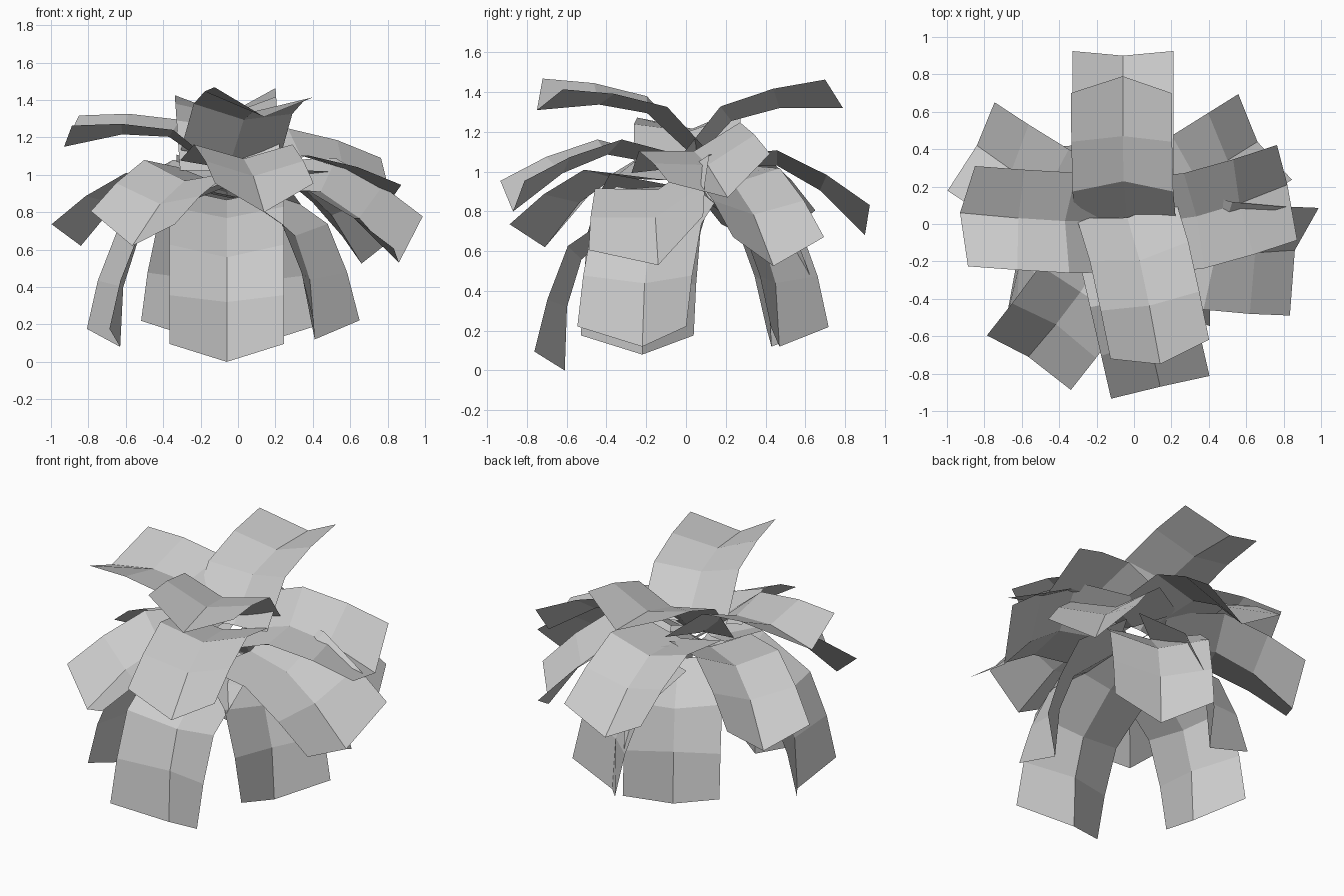
import bpy
from math import sin, cos, radians
from mathutils import Vector

if "Cube" in bpy.data.objects:
    bpy.data.objects.remove(bpy.data.objects["Cube"])

SEG = [0.32, 0.25, 0.32, 0.26]      # segment lengths, tip to base
BEND = [0, 15, 47, 66]              # pitch gained towards the base
LIFT = [0.125, 0.085, 0.08, 0.05, 0.05]  # depth of the channel fold at each row


def leaf(name, tip, heading, pitch, roll=0.0, segs=3, half=0.27, fold=1.0):
    """Folded arching strip, laid out backwards from the middle of its tip."""
    a = radians(heading)
    out = Vector((cos(a), sin(a), 0))
    flat = Vector((-sin(a), cos(a), 0))
    z = Vector((0, 0, 1))
    # The whole leaf is rolled about its heading
    side = flat * cos(roll) + z * sin(roll)
    up = z * cos(roll) - flat * sin(roll)
    p = Vector(tip)
    verts, faces = [], []
    for i in range(segs + 1):
        t = radians(pitch + BEND[min(i, segs - 1)])
        along = out * cos(t) + up * sin(t)
        t2 = t
        if i not in (0, segs):      # average the frame at inner rows
            t2 = radians(pitch + (BEND[i - 1] + BEND[i]) / 2)
        normal = up * cos(t2) - out * sin(t2)
        rise = normal * LIFT[i] * fold - along * (0.09 if i == 0 else 0.02)
        verts += [p + side * half + rise, p.copy(), p - side * half + rise]
        if i < segs:
            k = 3 * i
            faces += [(k, k + 3, k + 4, k + 1), (k + 1, k + 4, k + 5, k + 2)]
            p -= along * SEG[i]
    me = bpy.data.meshes.new(name)
    me.from_pydata(verts, [], faces)
    ob = bpy.data.objects.new(name, me)
    bpy.context.collection.objects.link(ob)


# Upper tier
leaf("upper_leaf_back", (-0.06, 0.79, 1.32), 90, 0, -0.07)
leaf("upper_leaf_front", (0.14, -0.75, 1.31), -79, -5, -0.1)
leaf("upper_leaf_left", (-0.93, 0.06, 1.15), 176, -12, -0.1)
leaf("upper_leaf_right", (0.82, 0.21, 0.87), 12, -32, 0.27)

# Middle tier
leaf("middle_leaf_back", (-0.06, 0.90, 0.68), 90, -45)
leaf("middle_leaf_back_right", (0.66, 0.44, 0.525), 32, -54, 0.0)
leaf("middle_leaf_right", (0.86, -0.14, 0.53), -15, -51, 0.28, 3, 0.31, 1.25)
leaf("middle_leaf_front", (0.14, -0.87, 0.80), -77, -37)
leaf("middle_leaf_front_left", (-0.565, -0.71, 0.62), 237, -45, -0.13)
leaf("middle_leaf_back_left", (-0.84, 0.42, 0.62), 152, -45, -0.13)

# Drooping lower tier, five around
leaf("lower_leaf_front", (-0.06, -0.61, 0.0), -90, -88, 0, 4, 0.305, 1.25)
leaf("lower_leaf_left", (-0.63, -0.22, 0.08), 192, -87, 0, 4, 0.29)
leaf("lower_leaf_right", (0.41, -0.22, 0.12), -24, -85, 0, 3, 0.3, 1.1)
leaf("lower_leaf_back_right", (0.19, 0.47, 0.12), 60, -86, 0, 3, 0.29)
leaf("lower_leaf_back_left", (-0.21, 0.43, 0.12), 120, -86, 0, 3, 0.28, 1.1)
